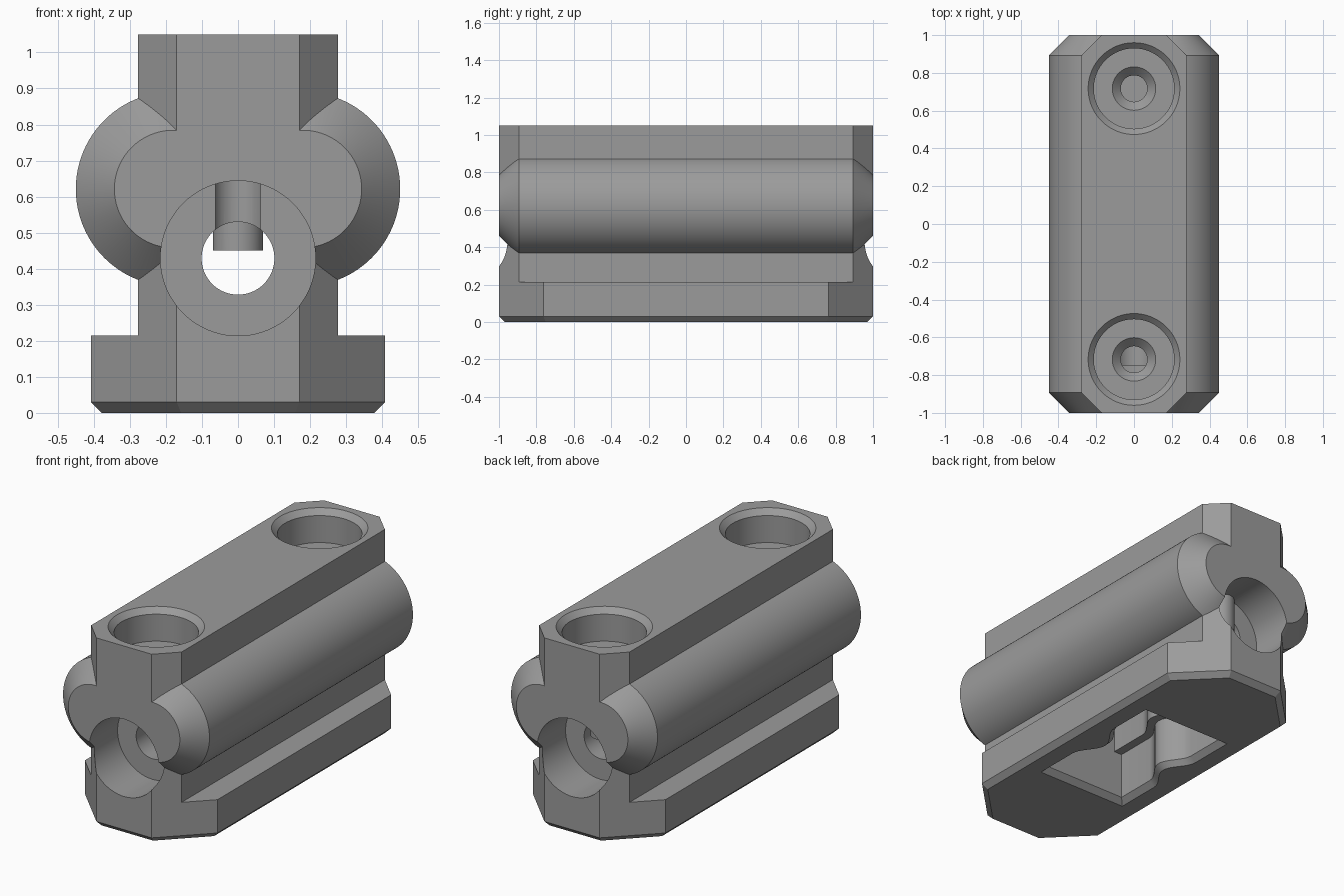
import bpy
import math

if "Cube" in bpy.data.objects:
    bpy.data.objects.remove(bpy.data.objects["Cube"])

grey = bpy.data.materials.new("machined_grey")
grey.diffuse_color = (0.33, 0.33, 0.33, 1)
grey.use_nodes = True
grey.node_tree.nodes["Principled BSDF"].inputs["Base Color"].default_value = grey.diffuse_color


def loft(name, rings):
    """Closed solid skinned through rings of equal point count."""
    n = len(rings[0])
    verts = [p for r in rings for p in r]
    faces = [tuple(range(n)), tuple(range(len(verts) - n, len(verts)))]
    for k in range(len(rings) - 1):
        for i in range(n):
            a, b = k * n + i, k * n + (i + 1) % n
            faces.append((a, b, b + n, a + n))
    me = bpy.data.meshes.new(name)
    me.from_pydata(verts, [], faces)
    ob = bpy.data.objects.new(name, me)
    bpy.context.collection.objects.link(ob)
    me.materials.append(grey)
    bpy.context.view_layer.objects.active = ob
    bpy.ops.object.select_all(action='DESELECT')
    ob.select_set(True)
    bpy.ops.object.mode_set(mode='EDIT')
    bpy.ops.mesh.select_all(action='SELECT')
    bpy.ops.mesh.normals_make_consistent(inside=False)
    bpy.ops.object.mode_set(mode='OBJECT')
    return ob


def octagon(x, y, cx, cy, z):
    """Rectangle with cut corners running from (cx, y) to (x, cy)."""
    q = [(x, -cy), (x, cy), (cx, y), (-cx, y), (-x, cy), (-x, -cy), (-cx, -y), (cx, -y)]
    return [(a, b, z) for a, b in q]


def turned(name, axis, centre, steps, n=64):
    """Turned solid along y or z; steps are (position, radius)."""
    rings = []
    for pos, r in steps:
        ring = []
        for i in range(n):
            t = 2 * math.pi * i / n
            u, v = r * math.cos(t), r * math.sin(t)
            ring.append((centre[0] + u, pos, centre[1] + v) if axis == 'y'
                        else (centre[0] + u, centre[1] + v, pos))
        rings.append(ring)
    return loft(name, rings)


def pocket_ring(x, y, z):
    """Rectangular pocket outline with a rounded rib on each long wall."""
    side = [(x, -y)]
    for i in range(17):
        t = -1 + i / 8
        side.append((x - 0.04 * (1 + math.cos(math.pi * t)), 0.17 * t))
    side.append((x, y))
    return [(a, b, z) for a, b in side] + [(-a, -b, z) for a, b in side]


def combine(body, tool, op):
    m = body.modifiers.new(op, 'BOOLEAN')
    m.object, m.operation, m.solver = tool, op, 'EXACT'
    bpy.context.view_layer.objects.active = body
    bpy.ops.object.modifier_apply(modifier=m.name)
    bpy.data.objects.remove(tool)


# Wide foot with bevelled underside
body = loft("slide_block", [octagon(0.378, 0.97, 0.158, 0.75, 0),
                            octagon(0.408, 1, 0.17, 0.762, 0.03),
                            octagon(0.408, 1, 0.17, 0.762, 0.215)])

# Upright web
web = loft("web", [octagon(0.278, 1, 0.17, 0.892, 0.1),
                   octagon(0.278, 1, 0.17, 0.892, 1.05)])
combine(body, web, 'UNION')

# Round side rails with tapered ends
for s in (-1, 1):
    rail = turned("side_rail", 'y', (s * 0.18, 0.621),
                  [(-1, 0.163), (-0.893, 0.27), (0.893, 0.27), (1, 0.163)], 96)
    combine(body, rail, 'UNION')

# Lengthwise bore
combine(body, turned("bore", 'y', (0, 0.429), [(-1.1, 0.101), (1.1, 0.101)]), 'DIFFERENCE')

for s in (-1, 1):
    # Counterbore in each end
    combine(body, turned("counterbore", 'y', (0, 0.429),
                         [(s * 1.1, 0.215), (s * 0.75, 0.215)], 80), 'DIFFERENCE')
    # Stepped screw hole in the top
    combine(body, turned("screw_hole", 'z', (0, s * 0.717),
                         [(1.06, 0.253), (1.05, 0.243), (1.02, 0.213), (0.87, 0.213),
                          (0.87, 0.115), (0.825, 0.07), (0.45, 0.07)]), 'DIFFERENCE')

# Ribbed pocket in the underside
pocket = loft("pocket", [pocket_ring(0.29, 0.44, -0.01), pocket_ring(0.25, 0.40, 0.03),
                         pocket_ring(0.25, 0.40, 0.29)])
combine(body, pocket, 'DIFFERENCE')
upper = loft("upper_pocket", [pocket_ring(0.2, 0.40, 0.2), pocket_ring(0.2, 0.40, 0.6)])
combine(body, upper, 'DIFFERENCE')

# Smooth the round surfaces only
bpy.ops.object.select_all(action='DESELECT')
body.select_set(True)
bpy.context.view_layer.objects.active = body
bpy.ops.object.shade_smooth_by_angle(angle=math.radians(25))
